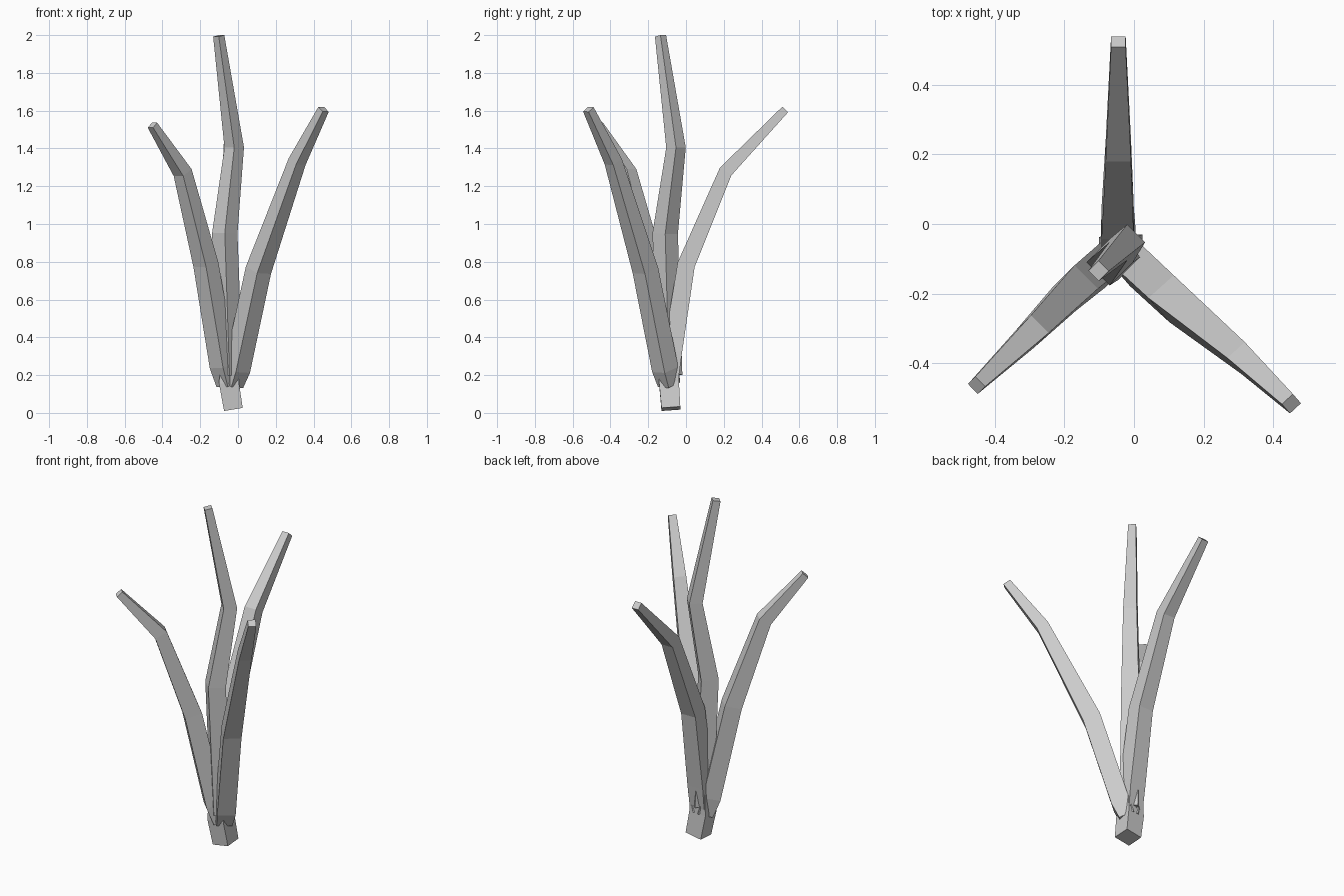
import bpy, bmesh
from mathutils import Vector

if "Cube" in bpy.data.objects:
    bpy.data.objects.remove(bpy.data.objects["Cube"])


def limb(name, heading, path):
    """Sweep a square section along (x, y, z, width) points; heading fixes its twist."""
    pts = [Vector(p[:3]) for p in path]
    side = Vector((-heading[1], heading[0], 0)).normalized()
    bm = bmesh.new()
    rings = []
    for i, p in enumerate(pts):
        t = Vector((0, 0, 0))
        if i > 0:
            t += (p - pts[i - 1]).normalized()
        if i < len(pts) - 1:
            t += (pts[i + 1] - p).normalized()
        t.normalize()
        out = side.cross(t).normalized()
        s = t.cross(out)
        h = path[i][3] / 2
        rings.append([bm.verts.new(p + s * a * h + out * b * h)
                      for a, b in ((-1, -1), (1, -1), (1, 1), (-1, 1))])
    for r0, r1 in zip(rings, rings[1:]):
        for k in range(4):
            n = (k + 1) % 4
            bm.faces.new((r0[k], r0[n], r1[n], r1[k]))
    bm.faces.new(rings[0])
    bm.faces.new(rings[-1])
    bmesh.ops.recalc_face_normals(bm, faces=bm.faces)
    me = bpy.data.meshes.new(name)
    bm.to_mesh(me)
    bm.free()
    ob = bpy.data.objects.new(name, me)
    bpy.context.collection.objects.link(ob)
    return ob


# Short stem with a slightly tilted foot
limb("stem", (-1, 0), [
    (-0.025, -0.08, 0.022, 0.10), (-0.048, -0.09, 0.16, 0.105), (-0.045, -0.09, 0.28, 0.10)])

# Tall central branch
limb("centre_branch", (-1, -1), [
    (-0.045, -0.09, 0.20, 0.10), (-0.07, -0.11, 0.95, 0.095),
    (-0.02, -0.053, 1.405, 0.073), (-0.102, -0.135, 1.996, 0.042)])

# Three branches spreading outward
limb("right_branch", (0.65, -0.75), [
    (-0.03, -0.09, 0.15, 0.085), (-0.005, -0.11, 0.23, 0.10), (0.108, -0.215, 0.755, 0.098),
    (0.313, -0.385, 1.33, 0.068), (0.453, -0.517, 1.607, 0.043)])

limb("left_branch", (-1, -1), [
    (-0.055, -0.09, 0.15, 0.085), (-0.08, -0.11, 0.25, 0.10), (-0.17, -0.185, 0.785, 0.095),
    (-0.293, -0.31, 1.272, 0.072), (-0.453, -0.464, 1.523, 0.040)])

limb("back_branch", (0, 1), [
    (-0.045, -0.085, 0.20, 0.095), (-0.045, -0.07, 0.33, 0.10), (-0.047, 0.001, 0.785, 0.093),
    (-0.045, 0.21, 1.278, 0.073), (-0.045, 0.525, 1.606, 0.042)])
